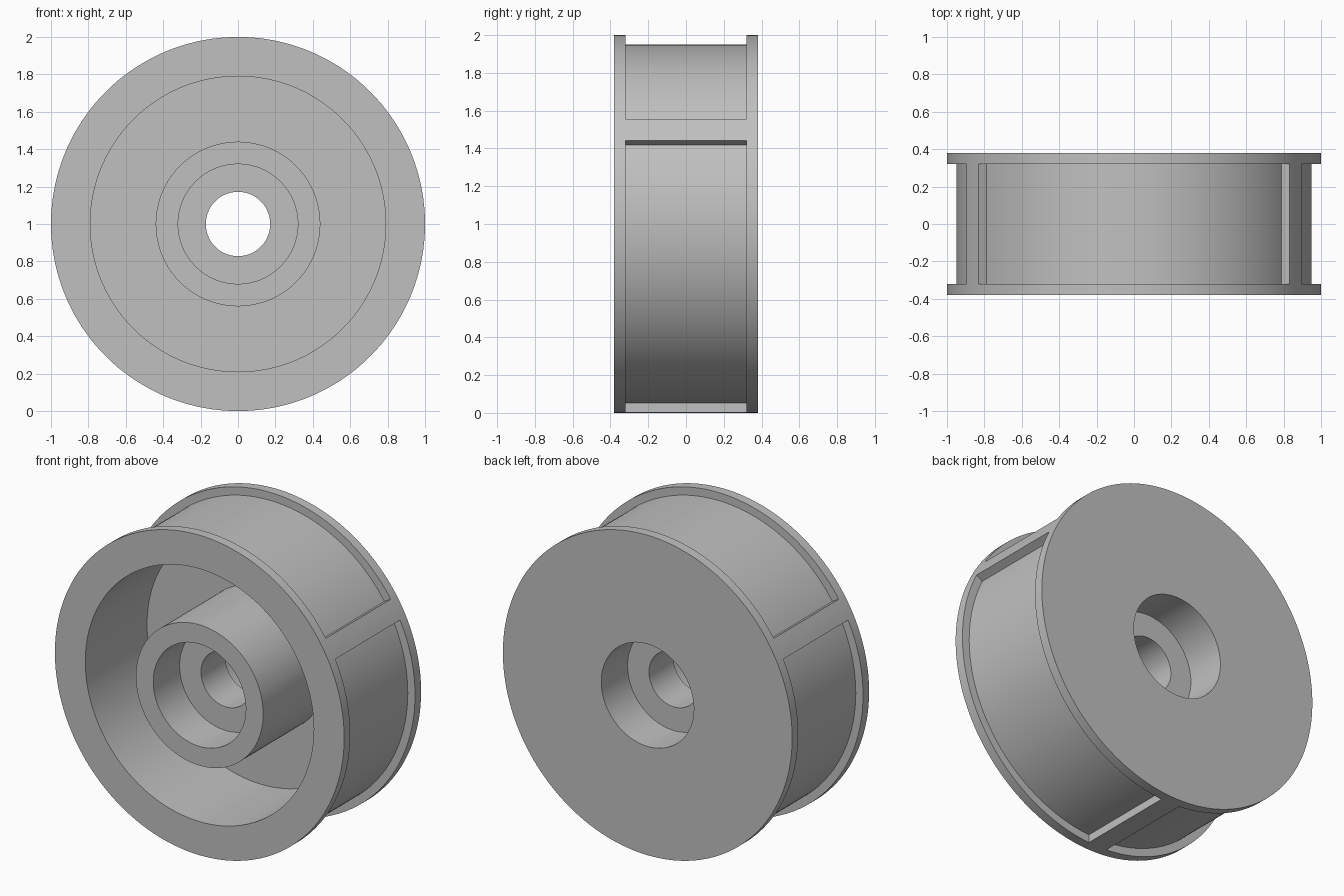
import bpy, bmesh
from math import pi, cos, sin, asin, radians
from mathutils import Vector, Matrix

cube = bpy.data.objects.get("Cube")
if cube:
    bpy.data.objects.remove(cube, do_unlink=True)

R, HALF = 1.0, 0.38            # outer radius, half width
FLOOR_R, POCKET = 0.95, 0.32   # tread pocket floor and half width
RIB = 0.065                    # half width of each cross rib
SEGS = 180
CENTRE = Vector((0, 0, R))

grey = bpy.data.materials.new("plain_grey")
grey.use_nodes = True
colour = (0.53, 0.53, 0.53, 1)
grey.diffuse_color = colour
grey.node_tree.nodes["Principled BSDF"].inputs["Base Color"].default_value = colour


def finish(name, bm):
    bmesh.ops.recalc_face_normals(bm, faces=bm.faces)
    mesh = bpy.data.meshes.new(name)
    bm.to_mesh(mesh)
    bm.free()
    mesh.materials.append(grey)
    obj = bpy.data.objects.new(name, mesh)
    bpy.context.collection.objects.link(obj)
    return obj


def lathe(name, profile):
    """Revolve a closed (radius, y) outline about the wheel axis."""
    bm = bmesh.new()
    rings = []
    for r, y in profile:
        rings.append([bm.verts.new(CENTRE + Vector((r * cos(a), y, r * sin(a))))
                      for a in (2 * pi * i / SEGS for i in range(SEGS))])
    for k, ring in enumerate(rings):
        other = rings[(k + 1) % len(rings)]
        for i in range(SEGS):
            j = (i + 1) % SEGS
            bm.faces.new((ring[i], ring[j], other[j], other[i]))
    return finish(name, bm)


def pocket_cutter(name, start, end):
    """Arc-shaped block whose ends run parallel to the ribs beside it."""
    bm = bmesh.new()
    steps = 60

    def arc(r):
        inset = asin(RIB / r)
        a0, a1 = start + inset, end - inset
        return [CENTRE + Vector((r * cos(a), -POCKET, r * sin(a)))
                for a in (a0 + (a1 - a0) * i / steps for i in range(steps + 1))]

    outline = [bm.verts.new(p) for p in arc(FLOOR_R) + arc(R + 0.1)[::-1]]
    face = bm.faces.new(outline)
    moved = bmesh.ops.extrude_face_region(bm, geom=[face])["geom"]
    bmesh.ops.translate(bm, vec=(0, 2 * POCKET, 0),
                        verts=[v for v in moved if isinstance(v, bmesh.types.BMVert)])
    return finish(name, bm)


# Wheel body: rim, back disc and hub with a bearing seat on each side
wheel = lathe("wheel", [
    (R, -HALF), (R, HALF),                # outer rim
    (0.32, HALF), (0.32, 0.12),           # rear bearing seat
    (0.172, 0.12), (0.172, -0.12),        # axle hole
    (0.32, -0.12), (0.32, -HALF),         # front bearing seat
    (0.44, -HALF), (0.44, 0.23),          # hub wall
    (0.79, 0.23), (0.79, -HALF),          # open front cavity
])

# Three tread pockets, leaving a cross rib between neighbours
for n in range(3):
    start = radians(30 + 120 * n)
    cutter = pocket_cutter(f"pocket_cutter_{n + 1}", start, start + radians(120))
    cutter.hide_render = True
    cut = wheel.modifiers.new("tread_pocket", 'BOOLEAN')
    cut.operation = 'DIFFERENCE'
    cut.solver = 'EXACT'
    cut.object = cutter
    bpy.ops.object.select_all(action='DESELECT')
    wheel.select_set(True)
    bpy.context.view_layer.objects.active = wheel
    bpy.ops.object.modifier_apply(modifier=cut.name)
    bpy.data.objects.remove(cutter, do_unlink=True)

bpy.ops.object.shade_smooth_by_angle(angle=radians(30))
